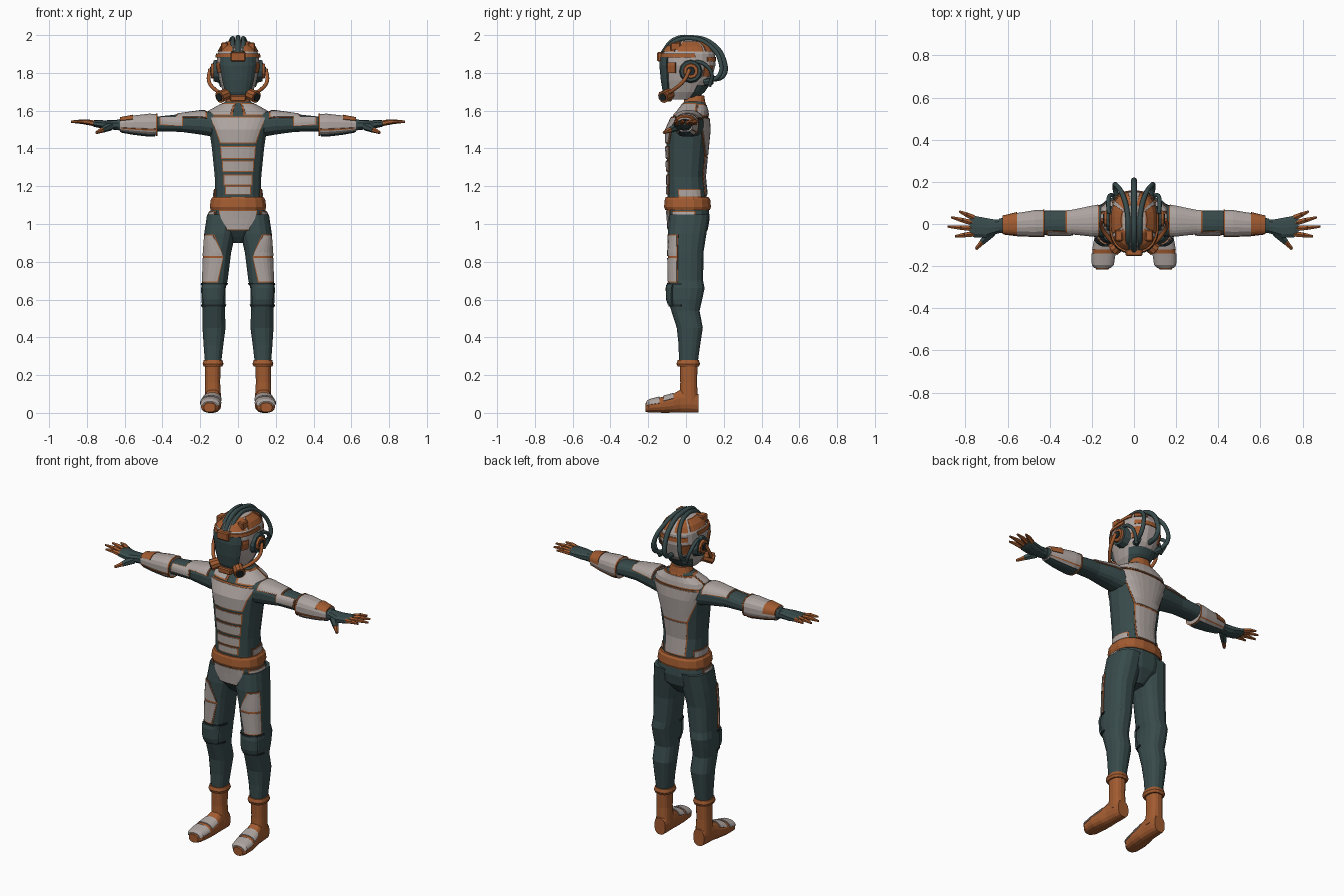
import bpy, bmesh, math
from mathutils import Vector

if "Cube" in bpy.data.objects:
    bpy.data.objects.remove(bpy.data.objects["Cube"])


def material(name, col):
    m = bpy.data.materials.new(name)
    m.diffuse_color = (*col, 1)
    m.use_nodes = True
    m.node_tree.nodes["Principled BSDF"].inputs["Base Color"].default_value = m.diffuse_color
    return m


TEAL = material("dark teal cloth", (0.040, 0.070, 0.072))
ORANGE = material("burnt orange", (0.36, 0.105, 0.030))
GREY = material("warm grey armour", (0.42, 0.37, 0.35))
BLACK = material("near black rubber", (0.016, 0.024, 0.026))


def finish(name, bm, mat):
    bmesh.ops.recalc_face_normals(bm, faces=bm.faces)
    me = bpy.data.meshes.new(name)
    bm.to_mesh(me)
    bm.free()
    me.materials.append(mat)
    ob = bpy.data.objects.new(name, me)
    bpy.context.collection.objects.link(ob)
    return ob


def surf(sec, axis, t, deg, off=0.0, s=1, p=0.8):
    """Point on a lofted rounded-box surface; sec rows are (t, cu, cv, ru, rv)."""
    up = sec[0][0] < sec[-1][0]
    rows = sec if up else sec[::-1]
    lo, hi = rows[0], rows[-1]
    for r0, r1 in zip(rows, rows[1:]):
        if r0[0] <= t <= r1[0]:
            lo, hi = r0, r1
            break
    f = min(1, max(0, (t - lo[0]) / (hi[0] - lo[0])))
    cu, cv, ru, rv = (lo[i] + (hi[i] - lo[i]) * f for i in range(1, 5))
    c, d = math.cos(math.radians(deg)), math.sin(math.radians(deg))
    u = cu + (ru + off) * math.copysign(abs(c) ** p, c)
    v = cv + (rv + off) * math.copysign(abs(d) ** p, d)
    x, y, z = {'z': (u, v, t), 'x': (t, u, v), 'y': (u, t, v)}[axis]
    return Vector((s * x, y, z))


def loft(name, sec, axis, mat, s=1, n=16):
    bm = bmesh.new()
    rings = [[bm.verts.new(surf(sec, axis, r[0], (i + 0.5) * 360 / n, 0, s)) for i in range(n)] for r in sec]
    for a, b in zip(rings, rings[1:]):
        for i in range(n):
            bm.faces.new((a[i], a[(i + 1) % n], b[(i + 1) % n], b[i]))
    bm.faces.new(rings[0])
    bm.faces.new(rings[-1])
    return finish(name, bm, mat)


def patch(name, sec, axis, t0, t1, a, b, off, mat, s=1):
    """Thin closed plate over a surface; a and b are angle ranges at t0 and t1."""
    ts = [t0] + sorted(r[0] for r in sec if t0 + 0.004 < r[0] < t1 - 0.004) + [t1]
    n = max(1, math.ceil(max(a[1] - a[0], b[1] - b[0]) / 14))
    bm = bmesh.new()
    grids = []
    for o in (off, -0.006):
        g = []
        for t in ts:
            f = (t - t0) / (t1 - t0)
            lo, hi = a[0] + (b[0] - a[0]) * f, a[1] + (b[1] - a[1]) * f
            g.append([bm.verts.new(surf(sec, axis, t, lo + (hi - lo) * i / n, o, s)) for i in range(n + 1)])
        for p, q in zip(g, g[1:]):
            for i in range(n):
                bm.faces.new((p[i], p[i + 1], q[i + 1], q[i]))
        grids.append(g)
    rims = [g[0] + [r[-1] for r in g[1:]] + g[-1][-2::-1] + [r[0] for r in g[-2:0:-1]] for g in grids]
    k = len(rims[0])
    for i in range(k):
        j = (i + 1) % k
        bm.faces.new((rims[0][i], rims[0][j], rims[1][j], rims[1][i]))
    return finish(name, bm, mat)


def plate(name, sec, axis, t0, t1, a, b=None, s=1, m=0.006, da=3.5, mat=GREY):
    """Armour plate with an orange border."""
    b = b or a
    patch(name + "_trim", sec, axis, t0, t1, a, b, 0.003, ORANGE, s)
    patch(name, sec, axis, t0 + m, t1 - m, (a[0] + da, a[1] - da), (b[0] + da, b[1] - da), 0.006, mat, s)


def rod(name, p, q, r0, r1, mat, n=8):
    p, q = Vector(p), Vector(q)
    bm = bmesh.new()
    bmesh.ops.create_cone(bm, cap_ends=True, segments=n, radius1=r0, radius2=r1, depth=(q - p).length)
    ob = finish(name, bm, mat)
    ob.data.transform((q - p).to_track_quat('Z', 'Y').to_matrix().to_4x4())
    ob.location = (p + q) / 2
    return ob


def box(name, loc, size, mat, bevel=0.006):
    bm = bmesh.new()
    bmesh.ops.create_cube(bm, size=1)
    bmesh.ops.scale(bm, vec=size, verts=bm.verts)
    bmesh.ops.bevel(bm, geom=bm.edges[:], offset=bevel, segments=1, affect='EDGES')
    ob = finish(name, bm, mat)
    ob.location = loc
    return ob


def tube(name, pts, r, mat):
    cu = bpy.data.curves.new(name, 'CURVE')
    cu.dimensions, cu.bevel_depth, cu.bevel_resolution, cu.resolution_u = '3D', r, 2, 5
    cu.use_fill_caps = True
    sp = cu.splines.new('BEZIER')
    sp.bezier_points.add(len(pts) - 1)
    for bp, co in zip(sp.bezier_points, pts):
        bp.co = co
        bp.handle_left_type = bp.handle_right_type = 'AUTO'
    cu.materials.append(mat)
    bpy.context.collection.objects.link(bpy.data.objects.new(name, cu))


# Torso, front plates and back plates
torso = [(1.06, 0, .005, .135, .105), (1.15, 0, .005, .125, .105), (1.25, 0, 0, .125, .100),
         (1.40, 0, .005, .140, .110), (1.50, 0, .010, .155, .115), (1.56, 0, .020, .175, .100),
         (1.60, 0, .035, .150, .078), (1.63, 0, .042, .095, .062), (1.65, 0, .045, .065, .055)]
loft("torso", torso, 'z', TEAL)
plate("chest_plate", torso, 'z', 1.425, 1.57, (-126, -54), (-144, -36))
for i, (z0, z1) in enumerate([(1.155, 1.20), (1.205, 1.262), (1.275, 1.335), (1.345, 1.412)]):
    w = (27, 32, 34, 36)[i]
    plate(f"belly_plate_{i}", torso, 'z', z0, z1, (-90 - w, -90 + w), m=.005)
plate("spine_plate", torso, 'z', 1.15, 1.36, (62, 118), (58, 122))
plate("upper_back_plate", torso, 'z', 1.36, 1.565, (58, 122), (22, 158))
plate("back_yoke", torso, 'z', 1.57, 1.635, (10, 170))
for s, side in ((1, "right"), (-1, "left")):
    plate("shoulder_yoke_" + side, torso, 'z', 1.575, 1.64, (-84, 8), s=s)
    plate("waist_plate_" + side, torso, 'z', 1.14, 1.185, (-20, 40), s=s)

# Belt, pelvis, collar and neck
loft("belt", [(1.075, 0, .008, .147, .120), (1.09, 0, .008, .152, .126),
              (1.13, 0, .008, .146, .122), (1.142, 0, .006, .137, .115)], 'z', ORANGE)
pelvis = [(.90, 0, .01, .035, .05), (.93, 0, .01, .075, .075), (.97, 0, .012, .135, .105),
          (1.03, 0, .015, .16, .112), (1.10, 0, .008, .14, .112)]
loft("pelvis", pelvis, 'z', TEAL)
plate("groin_plate", pelvis, 'z', .965, 1.075, (-112, -68), (-128, -52))
loft("collar", [(1.62, 0, .045, .078, .066), (1.645, 0, .045, .068, .058),
                (1.68, 0, .045, .055, .052)], 'z', ORANGE)
loft("neck", [(1.66, 0, .04, .046, .045), (1.74, 0, .03, .046, .045)], 'z', TEAL)

# Limb sections
leg = [(.26, .132, .012, .043, .050), (.36, .130, .018, .053, .058), (.45, .127, .020, .062, .070),
       (.54, .128, -.003, .060, .076), (.60, .130, -.005, .065, .092), (.66, .130, 0, .066, .100),
       (.70, .122, 0, .068, .092), (.85, .111, 0, .076, .094), (.95, .096, .006, .084, .104),
       (1.05, .085, .018, .080, .108)]
boot = [(.06, .132, .014, .044, .050), (.16, .134, .014, .040, .045), (.26, .133, .014, .042, .048)]
cuff = [(.245, .132, .012, .050, .057), (.26, .132, .012, .056, .063), (.28, .132, .012, .050, .057)]
foot = [(-.215, .150, .028, .030, .024), (-.195, .148, .035, .048, .033), (-.13, .144, .042, .054, .042),
        (-.07, .138, .050, .050, .050), (-.03, .134, .062, .044, .062), (.03, .132, .06, .042, .06),
        (.065, .131, .05, .036, .05)]
arm = [(.10, .020, 1.525, .080, .070), (.20, .012, 1.535, .072, .062), (.30, .008, 1.535, .058, .048),
       (.42, .006, 1.530, .058, .040), (.47, .004, 1.525, .056, .046), (.55, -.002, 1.525, .048, .042),
       (.64, -.008, 1.525, .034, .028)]
gauntlet = [(.425, .004, 1.525, .064, .058), (.47, .003, 1.525, .064, .060), (.555, -.002, 1.525, .055, .050),
            (.625, -.006, 1.525, .042, .037)]
palm = [(.62, -.008, 1.525, .032, .027), (.66, -.014, 1.525, .036, .026), (.70, -.018, 1.525, .048, .024),
        (.76, -.012, 1.532, .053, .018), (.78, -.010, 1.534, .046, .012)]

for s, side in ((1, "right"), (-1, "left")):
    # Legs with thigh and hip armour and knee pads
    loft("leg_" + side, leg, 'z', TEAL, s)
    plate("thigh_plate_upper_" + side, leg, 'z', .825, .945, (-112, -22), (-75, -22), s=s)
    plate("thigh_plate_lower_" + side, leg, 'z', .69, .825, (-100, -22), (-112, -22), s=s)
    plate("hip_pouch_" + side, pelvis, 'z', .965, 1.07, (-44, 14), s=s)
    patch("knee_pad_" + side, leg, 'z', .575, .68, (-135, -45), (-140, -40), .008, TEAL, s)
    for z in (.568, .682):
        patch("knee_strap_" + side, leg, 'z', z - .005, z + .005, (-170, -10), (-170, -10), .005, BLACK, s)
    # Boots
    loft("boot_shaft_" + side, boot, 'z', ORANGE, s)
    loft("boot_cuff_" + side, cuff, 'z', ORANGE, s)
    loft("foot_" + side, foot, 'y', ORANGE, s)
    patch("toe_cap_" + side, foot, 'y', -.21, -.14, (10, 170), (10, 170), .005, GREY, s)
    patch("instep_plate_" + side, foot, 'y', -.12, -.065, (20, 160), (25, 155), .005, GREY, s)
    # Arms with shoulder, elbow and forearm armour
    loft("arm_" + side, arm, 'x', TEAL, s)
    plate("shoulder_cap_" + side, arm, 'x', .165, .325, (12, 160), (25, 150), s=s)
    plate("upper_arm_plate_" + side, arm, 'x', .29, .415, (140, 195), (125, 185), s=s)
    loft("gauntlet_" + side, gauntlet, 'x', GREY, s)
    patch("gauntlet_rim_" + side, gauntlet, 'x', .425, .433, (0, 360), (0, 360), .002, ORANGE, s)
    patch("wrist_panel_" + side, gauntlet, 'x', .555, .625, (0, 150), (0, 150), .004, ORANGE, s)
    for a in (-35, 200):
        patch("gauntlet_seam_" + side, gauntlet, 'x', .43, .62, (a - 4, a + 4), (a - 4, a + 4), .003, ORANGE, s)
    patch("gauntlet_underside_" + side, gauntlet, 'x', .44, .62, (-125, -60), (-125, -60), .003, TEAL, s)
    # Hands
    loft("palm_" + side, palm, 'x', TEAL, s, 10)
    for y0, tip in ((.030, (.83, .060)), (.004, (.868, .032)), (-.022, (.885, -.012)), (-.047, (.85, -.058))):
        base = Vector((s * .762, y0, 1.533))
        end = Vector((s * tip[0], tip[1], 1.542))
        mid = base.lerp(end, .5) + Vector((0, 0, .004))
        rod("finger_base_" + side, base, mid, .0145, .0125, ORANGE, 6)
        rod("finger_tip_" + side, mid, end, .0125, .006, ORANGE, 6)
    rod("thumb_base_" + side, (s * .675, -.040, 1.518), (s * .72, -.085, 1.498), .024, .016, TEAL, 6)
    rod("thumb_tip_" + side, (s * .715, -.080, 1.50), (s * .75, -.118, 1.484), .016, .008, ORANGE, 6)

# Helmet shell, visor and crown panels
helmet = [(1.66, 0, -.025, .055, .075), (1.70, 0, -.010, .080, .105), (1.76, 0, .005, .100, .130),
          (1.84, 0, .012, .115, .145), (1.90, 0, .012, .110, .142), (1.94, 0, .015, .088, .115),
          (1.965, 0, .018, .058, .075), (1.978, 0, .02, .02, .03)]
loft("helmet", helmet, 'z', GREY, n=20)
patch("visor", helmet, 'z', 1.665, 1.885, (-136, -44), (-136, -44), .009, TEAL)
patch("brow_band", helmet, 'z', 1.882, 1.902, (-190, 10), (-190, 10), .008, ORANGE)
patch("nape_band", helmet, 'z', 1.86, 1.885, (40, 140), (40, 140), .004, ORANGE)
patch("nape_guard", helmet, 'z', 1.67, 1.735, (25, 155), (25, 155), .005, TEAL)
box("brow_block", (0, -.135, 1.885), (.080, .035, .050), ORANGE)
box("chin_block", (0, -.105, 1.665), (.085, .060, .034), ORANGE)
for s, side in ((1, "right"), (-1, "left")):
    for a0, a1 in ((-78, -28), (-20, 30), (38, 80)):
        patch("crown_panel_" + side, helmet, 'z', 1.912, 1.966, (a0, a1), (a0, a1), .006, ORANGE, s)
    patch("temple_panel_" + side, helmet, 'z', 1.80, 1.855, (-42, -22), (-42, -22), .008, ORANGE, s)
    patch("rear_panel_" + side, helmet, 'z', 1.78, 1.84, (32, 60), (32, 60), .005, ORANGE, s)
    box("lamp_" + side, (s * .072, -.055, 1.938), (.038, .055, .045), ORANGE)
    # Ear cups and breathing gear
    rod("ear_cup_" + side, (s * .09, .025, 1.81), (s * .130, .025, 1.81), .065, .055, TEAL, 12)
    rod("ear_ring_" + side, (s * .12, .025, 1.81), (s * .142, .025, 1.81), .044, .038, ORANGE, 10)
    rod("ear_hub_" + side, (s * .13, .025, 1.81), (s * .148, .025, 1.81), .026, .022, BLACK, 8)
    rod("filter_" + side, (s * .055, -.085, 1.69), (s * .098, -.122, 1.672), .030, .033, ORANGE, 10)
    rod("filter_face_" + side, (s * .09, -.115, 1.675), (s * .102, -.125, 1.670), .022, .022, BLACK, 10)
    tube("air_pipe_" + side, [(s * .085, -.10, 1.69), (s * .125, -.06, 1.715), (s * .155, -.01, 1.76),
                              (s * .148, .02, 1.82)], .010, ORANGE)
    # Side hoses over the crown and round the back
    tube("crown_hose_" + side, [(s * .028, -.115, 1.905), (s * .028, -.06, 1.965), (s * .030, .04, 1.982),
                                (s * .050, .13, 1.94), (s * .082, .182, 1.86), (s * .092, .178, 1.79),
                                (s * .080, .125, 1.755)], .012, TEAL)
    tube("ear_hose_" + side, [(s * .118, .05, 1.86), (s * .122, .09, 1.85), (s * .115, .135, 1.80),
                              (s * .085, .125, 1.73)], .010, TEAL)
    rod("hose_socket_" + side, (s * .07, .10, 1.75), (s * .085, .14, 1.757), .02, .018, TEAL, 8)

# Centre hose
tube("centre_hose", [(0, -.125, 1.90), (0, -.065, 1.972), (0, .035, 1.986), (0, .135, 1.955),
                     (0, .200, 1.865), (0, .195, 1.785), (0, .12, 1.765)], .014, TEAL)
